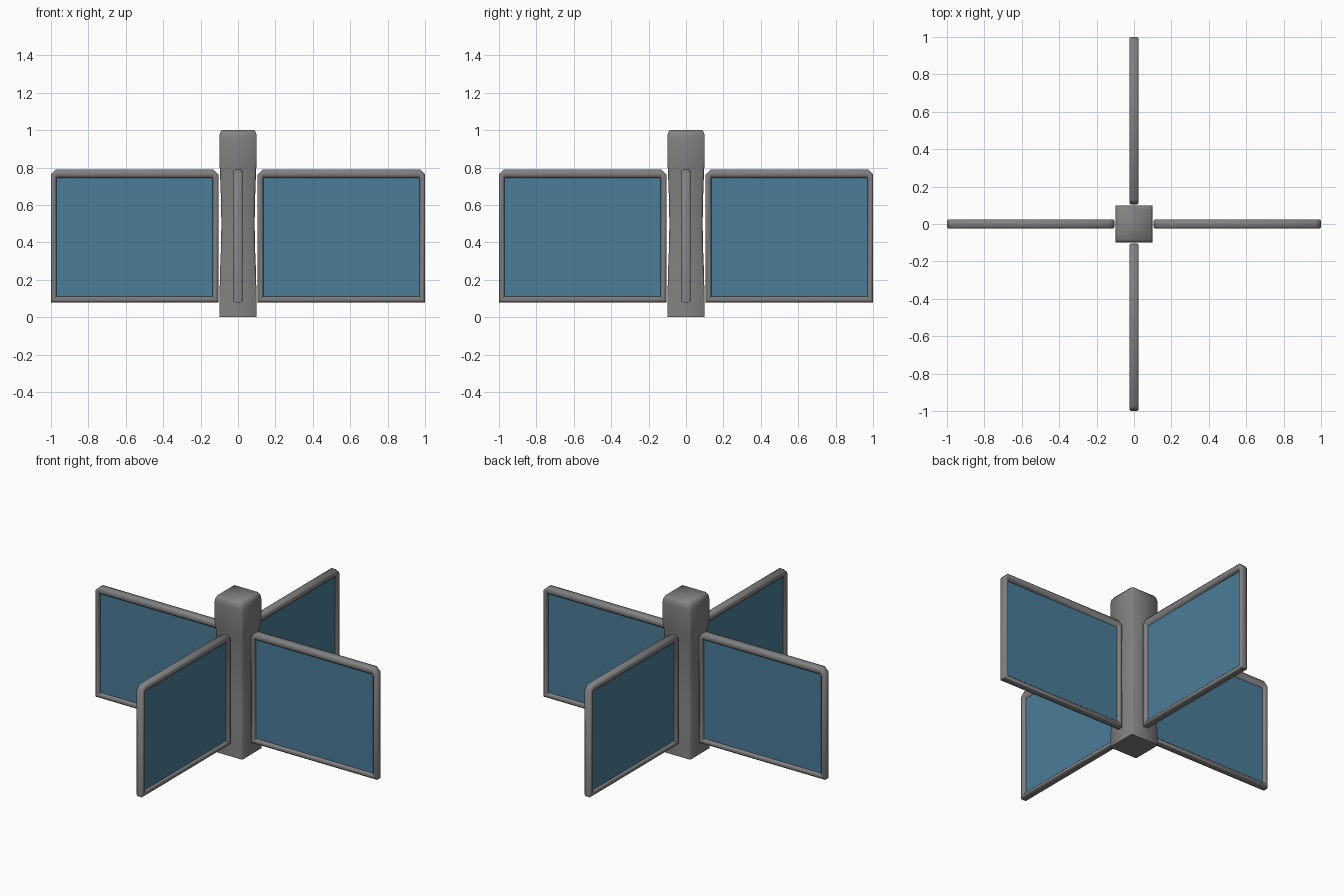
import bpy, bmesh, math

cube = bpy.data.objects.get("Cube")
if cube:
    bpy.data.objects.remove(cube, do_unlink=True)


def material(name, colour):
    mat = bpy.data.materials.new(name)
    mat.use_nodes = True
    mat.diffuse_color = colour
    mat.node_tree.nodes["Principled BSDF"].inputs["Base Color"].default_value = colour
    return mat


grey = material("grey metal", (0.22, 0.22, 0.22, 1))
blue = material("blue glass", (0.07, 0.205, 0.315, 1))


def loft(name, rings, mats, cap_index=0):
    """Join successive rings of points and close both ends."""
    bm = bmesh.new()
    loops = [[bm.verts.new(p) for p in ring] for ring in rings]
    for a, b in zip(loops, loops[1:]):
        for i in range(len(a)):
            j = (i + 1) % len(a)
            bm.faces.new((a[i], a[j], b[j], b[i]))
    for end in (loops[0], loops[-1]):
        bm.faces.new(end).material_index = cap_index
    bmesh.ops.recalc_face_normals(bm, faces=bm.faces)
    mesh = bpy.data.meshes.new(name)
    bm.to_mesh(mesh)
    bm.free()
    for mat in mats:
        mesh.materials.append(mat)
    obj = bpy.data.objects.new(name, mesh)
    bpy.context.collection.objects.link(obj)
    bpy.ops.object.select_all(action='DESELECT')
    obj.select_set(True)
    bpy.context.view_layer.objects.active = obj
    bpy.ops.object.shade_smooth_by_angle(angle=math.radians(50))
    return obj


def post_ring(z, h, c):
    """Square section of half width h with corners cut by c."""
    k = h - c
    return [(h, -k, z), (h, k, z), (k, h, z), (-k, h, z),
            (-h, k, z), (-h, -k, z), (-k, -h, z), (k, -h, z)]


def panel_ring(t, y):
    """Panel outline, from the outer edge (t = 0) to the glass edge (t = 1)."""
    left, right = 0.105 + 0.03 * t, 1 - 0.03 * t
    low, high = 0.08 + 0.03 * t, 0.79 - 0.045 * t
    c = 0.027 - 0.024 * t
    return [(left, y, low), (right, y, low), (right, y, high - c),
            (right - c, y, high), (left + c, y, high), (left, y, high - c)]


# Central post with a slight waist and a softened top
post_profile = [(0, 0.1, 0.004), (0.1, 0.099, 0.006), (0.25, 0.096, 0.01),
                (0.37, 0.091, 0.012), (0.5, 0.089, 0.012), (0.63, 0.091, 0.012),
                (0.79, 0.097, 0.01), (0.83, 0.1, 0.006), (0.96, 0.1, 0.006),
                (0.985, 0.097, 0.008), (1, 0.087, 0.01)]
loft("central_post", [post_ring(*p) for p in post_profile], [grey])

# Four framed glass panels around the post
half = [(0, 0.017), (0.25, 0.025), (0.65, 0.025), (0.9, 0.018), (1, 0.008)]
section = [(t, -y) for t, y in reversed(half)] + half
for i, side in enumerate(("left", "back", "right", "front")):
    panel = loft(side + "_panel", [panel_ring(t, y) for t, y in section], [grey, blue], 1)
    panel.rotation_euler.z = i * math.pi / 2
